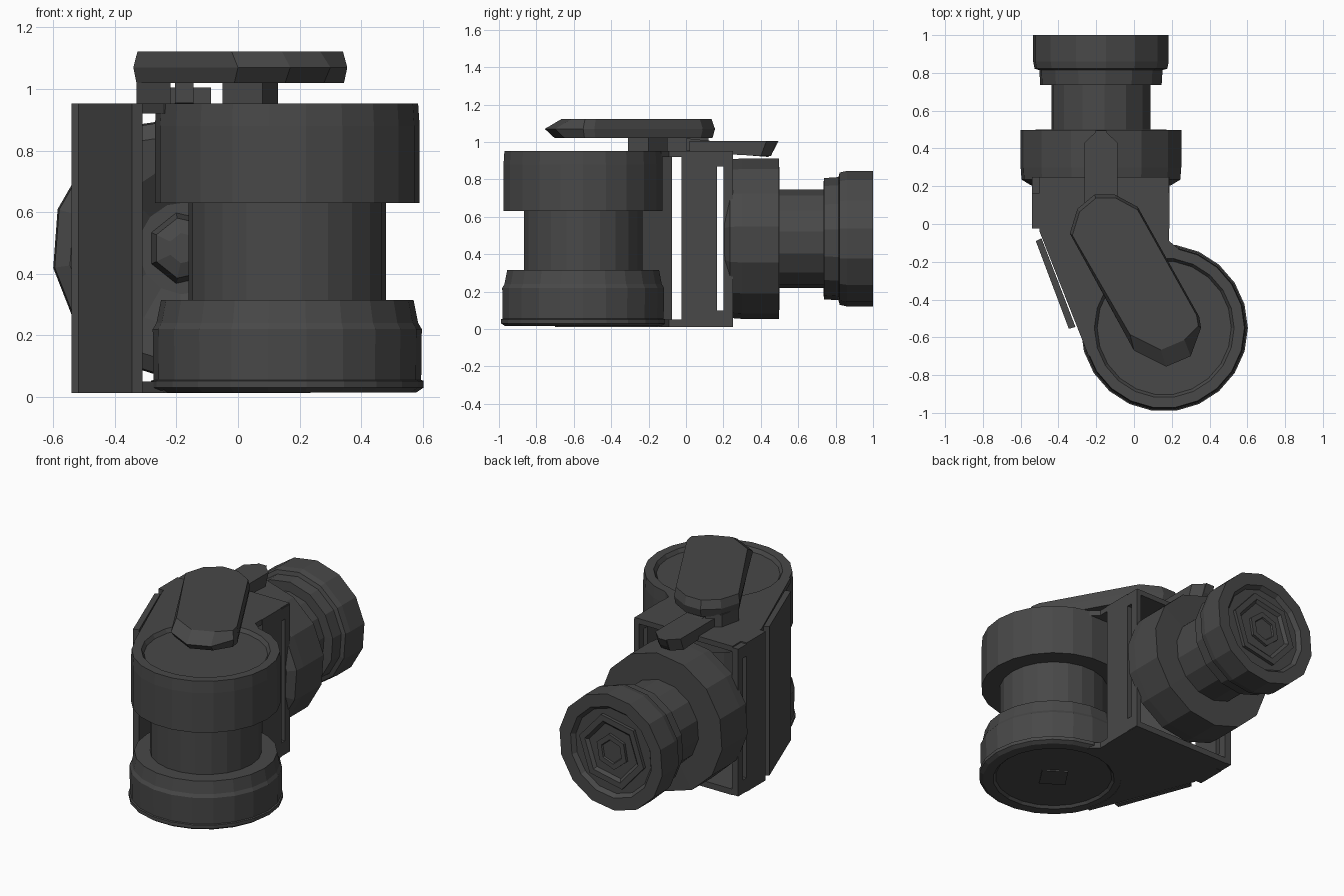
import bpy, bmesh, math
from mathutils import Vector

if "Cube" in bpy.data.objects:
    bpy.data.objects.remove(bpy.data.objects["Cube"])

dark = bpy.data.materials.new("dark_grey")
dark.diffuse_color = (0.065, 0.065, 0.065, 1)
dark.use_nodes = True
dark.node_tree.nodes["Principled BSDF"].inputs["Base Color"].default_value = dark.diffuse_color


def finish(bm, name):
    bmesh.ops.recalc_face_normals(bm, faces=bm.faces)
    mesh = bpy.data.meshes.new(name)
    bm.to_mesh(mesh)
    bm.free()
    obj = bpy.data.objects.new(name, mesh)
    mesh.materials.append(dark)
    bpy.context.collection.objects.link(obj)
    return obj


def lathe(name, profile, n, place, phase=0.0):
    """Revolve (radius, height) points; place(u, v, h) maps to world."""
    bm = bmesh.new()
    rings = []
    for r, h in profile:
        angles = [2 * math.pi * i / n + phase for i in range(n)]
        rings.append([bm.verts.new(place(r * math.cos(a), r * math.sin(a), h)) for a in angles])
    for a, b in zip(rings, rings[1:]):
        for i in range(n):
            j = (i + 1) % n
            bm.faces.new((a[i], a[j], b[j], b[i]))
    bm.faces.new(rings[0])
    bm.faces.new(rings[-1])
    return finish(bm, name)


def prism(name, outline, low, high, place=lambda u, v, h: (u, v, h)):
    """Extrude an outline between two heights."""
    bm = bmesh.new()
    a = [bm.verts.new(place(u, v, low)) for u, v in outline]
    b = [bm.verts.new(place(u, v, high)) for u, v in outline]
    n = len(outline)
    for i in range(n):
        j = (i + 1) % n
        bm.faces.new((a[i], a[j], b[j], b[i]))
    bm.faces.new(a)
    bm.faces.new(b)
    return finish(bm, name)


def rect(x0, x1, y0, y1):
    return [(x0, y0), (x1, y0), (x1, y1), (x0, y1)]


CX, CY = 0.16, -0.55
upright = lambda u, v, h: (CX + u, CY + v, h)
lying = lambda u, v, h: (-0.175 + u, h, 0.483 + v)

# Upright drum: base, waist and head, with recessed ends
lathe("upright_drum", [
    (0.11, 0.03), (0.345, 0.03), (0.36, 0.015), (0.42, 0.015), (0.443, 0.03),
    (0.443, 0.052), (0.435, 0.055), (0.437, 0.22), (0.425, 0.24), (0.41, 0.315),
    (0.32, 0.315), (0.32, 0.63), (0.43, 0.63), (0.43, 0.88), (0.425, 0.953),
    (0.37, 0.953), (0.355, 0.93)], 22, upright)
lathe("base_plug", [(0.11, 0.022), (0.11, 0.06)], 4, upright, 0.2)

# Horizontal drum: collar, neck, ring and end cap
lathe("rear_drum", [
    (0.15, 0.29), (0.26, 0.22), (0.375, 0.205), (0.425, 0.235), (0.43, 0.30),
    (0.43, 0.498), (0.265, 0.50), (0.265, 0.735), (0.325, 0.737), (0.33, 0.815),
    (0.355, 0.822), (0.363, 0.86), (0.363, 1.0), (0.285, 1.0), (0.265, 0.975)],
    14, lying, 0.15)
lathe("rear_hex_ring", [(0.23, 0.96), (0.23, 0.995), (0.19, 0.995), (0.17, 0.978)], 6, lying, 0.2)
lathe("rear_hex_hub", [(0.11, 0.96), (0.11, 0.995), (0.075, 0.995), (0.07, 0.985)], 6, lying, 0.35)
lathe("collar_inner_hub", [(0.12, 0.30), (0.10, 0.22), (0.05, 0.20)], 7, lying)

# Bracket plates joining the drums, cut to fit around the upright drum
arc = [(CX + 0.40 * math.cos(math.radians(a)), CY + 0.40 * math.sin(math.radians(a)))
       for a in range(200, 75, -12)]
plate = [(-0.50, 0.25), (-0.50, -0.04), (-0.24, -0.70)] + arc + [
    (0.235, -0.13), (0.185, -0.09), (0.185, 0.25)]
prism("top_plate", plate, 0.92, 0.953)
prism("bottom_plate", plate, 0.012, 0.05)

# Side walls and narrow slot frames
for side, x0, x1 in (("left", -0.54, -0.495), ("right", 0.155, 0.188)):
    prism(side + "_wall", rect(x0, x1, -0.025, 0.165), 0.012, 0.953)
    prism(side + "_slot_top", rect(x0, x1, 0.165, 0.25), 0.87, 0.945)
    prism(side + "_slot_bottom", rect(x0, x1, 0.165, 0.25), 0.015, 0.10)
    prism(side + "_slot_edge", rect(x0, x1, 0.20, 0.25), 0.015, 0.945)

# Slanted side panel
prism("slanted_panel", [(-0.52, -0.09), (-0.49, -0.075), (-0.31, -0.545), (-0.345, -0.555)],
      0.012, 0.953)

# Latch lever: angled capsule with a chamfered front lip
lever = [(-0.34, -0.05), (-0.30, 0.08), (-0.21, 0.155), (-0.10, 0.155), (0.02, 0.09),
         (0.345, -0.49), (0.355, -0.55), (0.30, -0.70), (0.17, -0.755), (0.00, -0.67)]
bm = bmesh.new()
layers = []
for z, k, lip in ((1.02, 0.97, 0.04), (1.07, 1.0, 0.0), (1.122, 0.96, 0.07)):
    ring = []
    for x, y in lever:
        back = lip if y < -0.6 else 0
        ring.append(bm.verts.new((k * x - 0.3 * back, -0.3 + k * (y + 0.3) + back, z)))
    layers.append(ring)
for a, b in zip(layers, layers[1:]):
    for i in range(len(a)):
        j = (i + 1) % len(a)
        bm.faces.new((a[i], a[j], b[j], b[i]))
bm.faces.new(layers[0])
bm.faces.new(layers[-1])
finish(bm, "latch_lever")

# Lever supports
prism("lever_post_left", [(-0.33, -0.06), (-0.22, -0.20), (-0.22, 0.12), (-0.30, 0.07)], 0.945, 1.03)
prism("lever_post_right", [(-0.05, -0.22), (0.08, -0.31), (0.13, -0.20), (0.02, -0.10)], 0.945, 1.03)

# Latch tongue reaching over the collar, with an undercut pointed tip
prism("latch_tongue", [(0.0, 0.955), (0.44, 0.92), (0.47, 0.955), (0.495, 1.005), (0.14, 1.005), (0.0, 1.02)],
      -0.205, -0.145, lambda u, v, h: (h, u, v))
for side, s in (("left", -1), ("right", 1)):
    wing = [(-0.175 + s * 0.03, 0.02), (-0.175 + s * 0.088, 0.02),
            (-0.175 + s * 0.088, 0.43), (-0.175 + s * 0.03, 0.485)]
    obj = prism(side + "_tongue_wing", wing, 0.945, 1.005)
    for v in obj.data.vertices:
        if v.co.y > 0.4 and v.co.z < 0.96:
            v.co += Vector((0, -0.03, -0.02))
